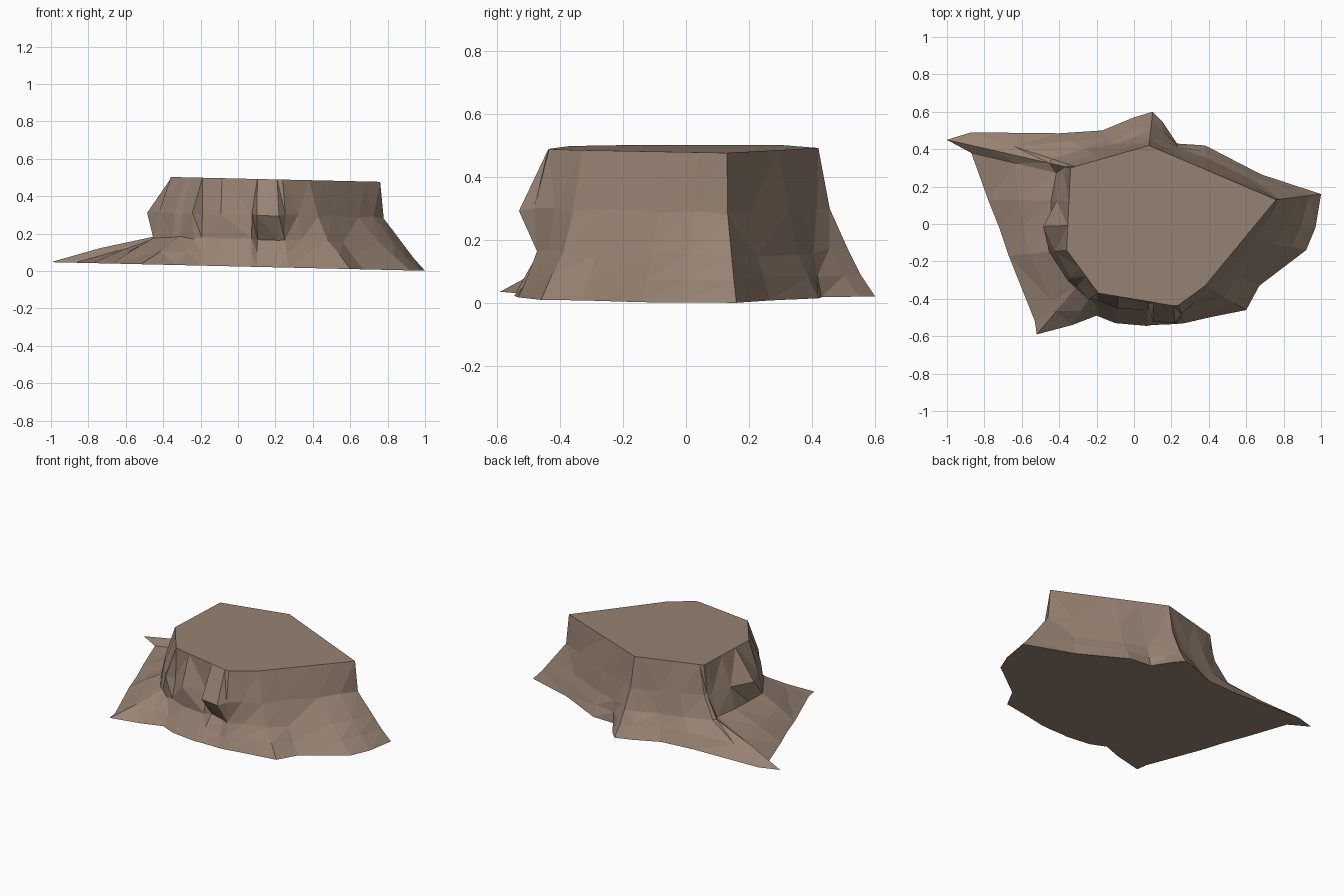
import bpy, bmesh, random
from mathutils import Vector

random.seed(4)

# Cut top outline, clockwise seen from above
TOP = [Vector(p) for p in [(.76, .13), (.38, -.33), (.23, -.44), (-.19, -.37),
                           (-.36, -.14), (-.34, .30), (.08, .42)]]

# Bark columns: base x, base y, position along top outline, low flare, mid flare
COLUMNS = [
    (1.0, .16, 0, .5, .08), (.97, -.02, .2, .5, .14), (.92, -.14, .45, .5, .16),
    (.67, -.33, .8, .5, .22), (.60, -.46, 1, .45, .22), (.40, -.50, 1.55, .4, .25),
    (.27, -.53, 1.95, .4, .5), (.22, -.535, 2.05, .15, .95), (.10, -.54, 2.3, .02, .85),
    (.07, -.545, 2.37, .35, .1), (-.10, -.53, 2.75, .4, .45), (-.2, -.49, 3, .3, .05),
    (-.33, -.54, 3.1, .25, .3), (-.52, -.59, 3.4, .2, .15), (-.53, -.52, 3.6, .25, .2),
    (-.67, -.17, 4, .3, .2), (-.72, -.02, 4.3, .25, .36), (-.78, .13, 4.6, .22, .15),
    (-.87, .38, 4.9, .14, .06), (-1.0, .45, 5, .17, .04), (-.87, .49, 5.06, .22, .08),
    (-.40, .485, 5.4, .4, .2), (-.17, .50, 5.65, .4, .2), (0, .57, 5.88, .38, .15),
    (.10, .60, 6, .52, .2), (.15, .55, 6.1, .4, .15), (.23, .43, 6.25, .7, .35),
    (.38, .42, 6.45, .5, .3), (.68, .265, 6.8, .5, .2)]


def top_point(t):
    i = int(t)
    return TOP[i].lerp(TOP[(i + 1) % len(TOP)], t - i)


# Stump: rings lofted from the spreading root outline to the cut top
bm = bmesh.new()
rings = [[] for _ in range(5)]
for bx, by, t, low, mid in COLUMNS:
    base, top = Vector((bx, by)), top_point(t)
    foot = low + (1 - low) * random.uniform(.47, .53)
    for ring, (f, z) in zip(rings, [(1, 0), (foot, .073), (low, .145),
                                    (mid, .28), (0, .47)]):
        p = top.lerp(base, f)
        if 0 < z < .4:
            z += random.uniform(-.008, .008)
        ring.append(bm.verts.new((p.x, p.y, z + .024 - .023 * p.x)))

n = len(COLUMNS)
for a, b in zip(rings, rings[1:]):
    for i in range(n):
        j = (i + 1) % n
        bm.faces.new((a[i], b[i], b[j], a[j]))
bmesh.ops.triangulate(bm, faces=bm.faces[:])

# Flat cut top and flat underside
bm.faces.new(rings[-1])
bm.faces.new(rings[0])
bmesh.ops.recalc_face_normals(bm, faces=bm.faces[:])

mesh = bpy.data.meshes.new("tree_stump")
bm.to_mesh(mesh)
bm.free()
stump = bpy.data.objects.new("tree_stump", mesh)
bpy.context.collection.objects.link(stump)

# Brown bark
bark = bpy.data.materials.new("bark")
bark.diffuse_color = (.31, .225, .17, 1)
mesh.materials.append(bark)
